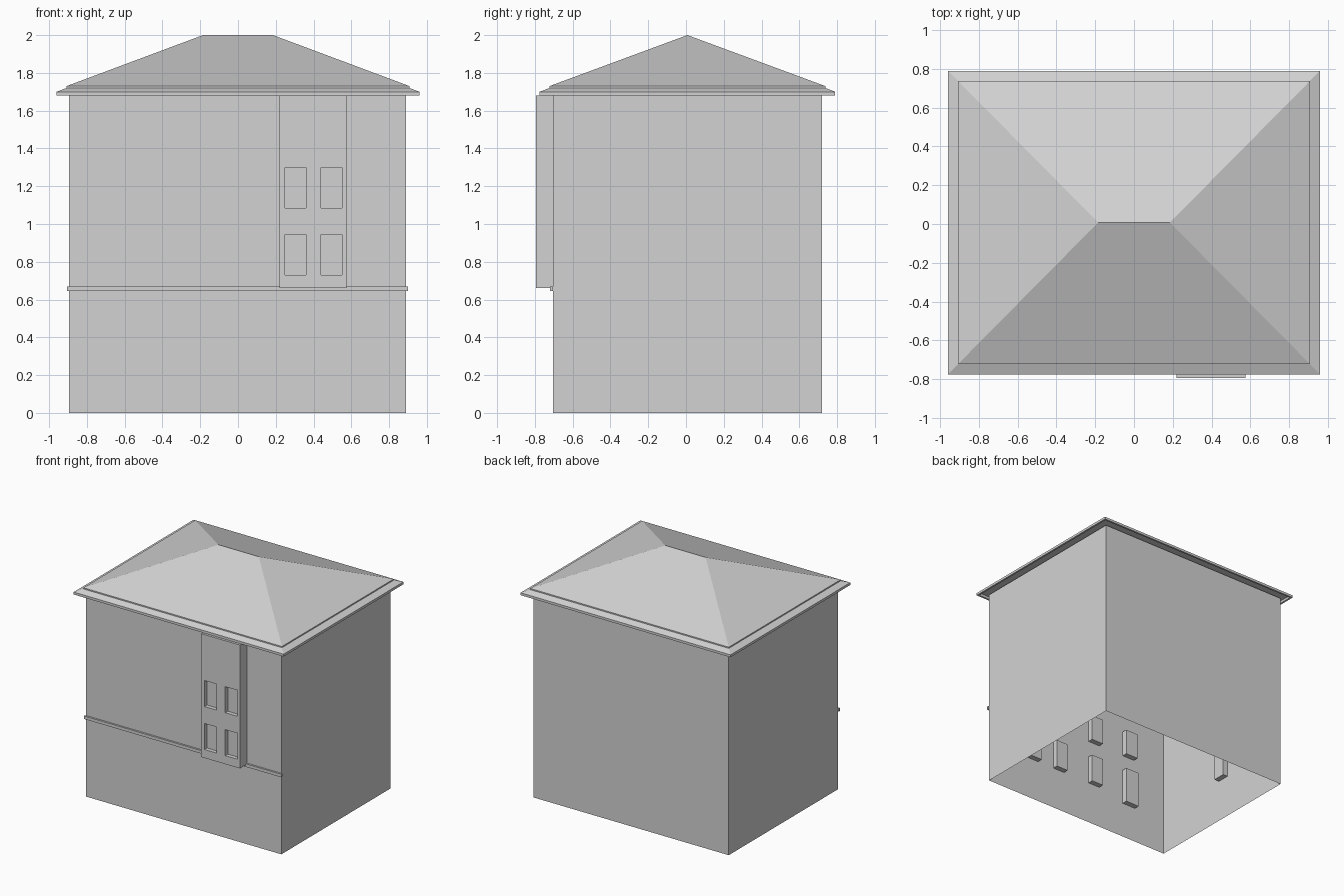
import bpy, bmesh

if "Cube" in bpy.data.objects:
    bpy.data.objects.remove(bpy.data.objects["Cube"])

grey = bpy.data.materials.new("plain_grey")
grey.diffuse_color = (0.65, 0.65, 0.65, 1.0)
grey.use_nodes = True
grey.node_tree.nodes["Principled BSDF"].inputs["Base Color"].default_value = grey.diffuse_color


def finish(name, bm):
    """Turn a bmesh into a flat-shaded object."""
    bmesh.ops.recalc_face_normals(bm, faces=bm.faces)
    mesh = bpy.data.meshes.new(name)
    bm.to_mesh(mesh)
    bm.free()
    mesh.materials.append(grey)
    obj = bpy.data.objects.new(name, mesh)
    bpy.context.collection.objects.link(obj)
    return obj


def box(name, x, y, z, open_bottom=False):
    """Box from (min, max) ranges on each axis."""
    bm = bmesh.new()
    bmesh.ops.create_cube(bm, size=1)
    for v in bm.verts:
        v.co = [r[0] if c < 0 else r[1] for c, r in zip(v.co, (x, y, z))]
    if open_bottom:
        bmesh.ops.recalc_face_normals(bm, faces=bm.faces)
        bm.normal_update()
        bottom = [f for f in bm.faces if f.normal.z < -0.9]
        bmesh.ops.delete(bm, geom=bottom, context='FACES_ONLY')
    return finish(name, bm)


X0, X1, Y0, Y1 = -0.895, 0.89, -0.705, 0.72
TOP = 1.68

# House walls: a thin shell, open underneath
box("walls", (X0, X1), (Y0, Y1), (0, TOP), open_bottom=True)

# Band across the front
box("front_band", (-0.905, 0.90), (-0.72, Y0), (0.645, 0.67))

# Bay with four sunk windows
bay = box("bay", (0.22, 0.575), (-0.795, Y0), (0.66, TOP))
ROWS = [(0.73, 0.945), (1.085, 1.30)]
for i, x in enumerate([(0.25, 0.36), (0.44, 0.55)]):
    for j, z in enumerate(ROWS):
        cutter = box(f"bay_window_cutter_{i}_{j}", x, (-0.85, -0.762), z)
        cutter.hide_render = True
        cutter.hide_viewport = True
        mod = bay.modifiers.new("window", 'BOOLEAN')
        mod.operation = 'DIFFERENCE'
        mod.object = cutter

# Window boxes on the inside of the front wall
GROUND = (0.355, 0.59)
DEPTH = 0.045
front = [((-0.60, -0.475), (0.30, 0.60))]
front += [(x, GROUND) for x in [(-0.235, -0.125), (0.125, 0.235), (0.39, 0.50)]]
front += [(x, z) for x in [(-0.59, -0.475), (-0.235, -0.125)] for z in ROWS]
for i, (x, z) in enumerate(front):
    box(f"front_window_box_{i}", x, (Y0 + 0.001, Y0 + DEPTH), z)

# Window boxes on the inside of the side walls
for i, z in enumerate([GROUND] + ROWS):
    box(f"left_window_box_{i}", (X0 + 0.001, X0 + DEPTH), (-0.03, 0.075), z)
    box(f"right_window_box_{i}", (X1 - DEPTH, X1 - 0.001), (-0.03, 0.075), z)

# Hip roof: stacked rectangles (half x, half y, z) from the hollow eave to the ridge
CY = 0.0075
rings = [(0.94, 0.7625, 1.697), (0.945, 0.7675, 1.68), (0.96, 0.7825, 1.68),
         (0.96, 0.7825, 1.70), (0.908, 0.7305, 1.72), (0.908, 0.7305, 1.73)]
bm = bmesh.new()
loops = [[bm.verts.new((sx * hx, CY + sy * hy, z))
          for sx, sy in ((-1, -1), (1, -1), (1, 1), (-1, 1))]
         for hx, hy, z in rings]
bm.faces.new(loops[0])
for a, b in zip(loops, loops[1:]):
    for k in range(4):
        n = (k + 1) % 4
        bm.faces.new((a[k], a[n], b[n], b[k]))
left = bm.verts.new((-0.185, CY, 2.0))
right = bm.verts.new((0.185, CY, 2.0))
c = loops[-1]
for f in ((c[0], c[1], right, left), (c[1], c[2], right),
          (c[2], c[3], left, right), (c[3], c[0], left)):
    bm.faces.new(f)
finish("roof", bm)
